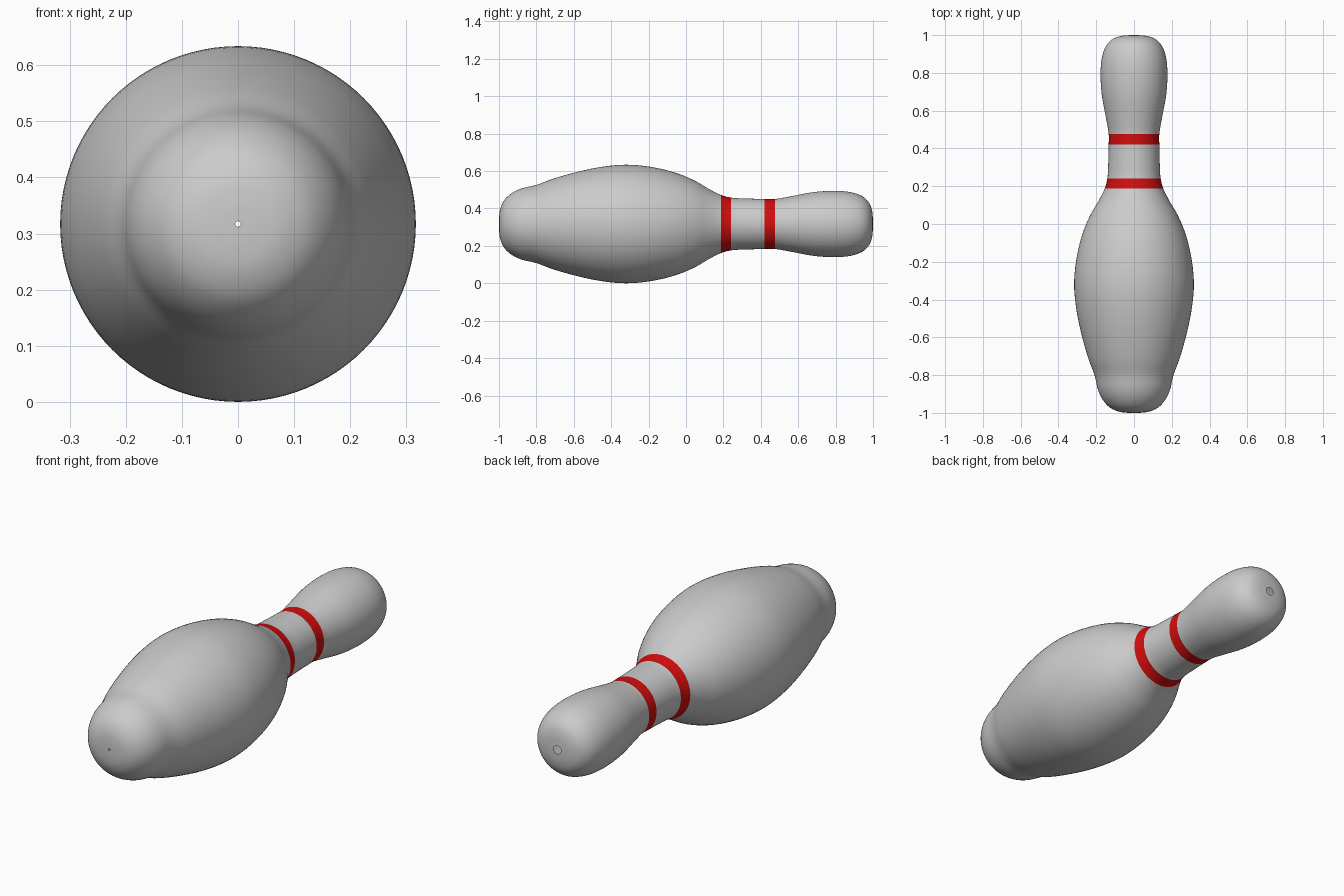
import bpy, bmesh, math
from mathutils import Vector

if "Cube" in bpy.data.objects:
    bpy.data.objects.remove(bpy.data.objects["Cube"])

SEG, SUB, CZ = 96, 5, 0.317
# Profile: (position along y, radius), base to head
PROFILE = [(-1.0, 0.005), (-0.999, 0.04), (-0.992, 0.085), (-0.97, 0.13), (-0.93, 0.166),
           (-0.88, 0.19), (-0.80, 0.209), (-0.72, 0.239), (-0.6, 0.274), (-0.46, 0.304),
           (-0.32, 0.317), (-0.18, 0.304), (-0.05, 0.272), (0.05, 0.230), (0.12, 0.189),
           (0.188, 0.155), (0.241, 0.141), (0.33, 0.136), (0.42, 0.134), (0.477, 0.134),
           (0.56, 0.148), (0.68, 0.170), (0.79, 0.177), (0.88, 0.170), (0.945, 0.147),
           (0.98, 0.112), (0.995, 0.07), (1.0, 0.02)]
STRIPES = [(0.188, 0.241), (0.42, 0.477)]


def material(name, rgb):
    m = bpy.data.materials.new(name)
    m.diffuse_color = (*rgb, 1)
    m.use_nodes = True
    m.node_tree.nodes["Principled BSDF"].inputs["Base Color"].default_value = m.diffuse_color
    return m


def smooth_profile(pts, sub):
    """Centripetal-style spline passing through every profile point."""
    p = [Vector(q) for q in pts]
    t = [0.0]
    for a, b in zip(p, p[1:]):
        t.append(t[-1] + math.sqrt((b - a).length))
    n = len(p)
    tan = []
    for i in range(n):
        a, b = max(i - 1, 0), min(i + 1, n - 1)
        if a == i or b == i:
            tan.append((p[b] - p[a]) / (t[b] - t[a]))
            continue
        d0, d1 = t[i] - t[a], t[b] - t[i]
        tan.append(((p[i] - p[a]) / d0 * d1 + (p[b] - p[i]) / d1 * d0) / (d0 + d1))
    out = []
    for i in range(n - 1):
        h = t[i + 1] - t[i]
        for k in range(sub):
            s = k / sub
            out.append(p[i] * (2*s**3 - 3*s**2 + 1) + tan[i] * h * (s**3 - 2*s**2 + s)
                       + p[i + 1] * (3*s**2 - 2*s**3) + tan[i + 1] * h * (s**3 - s**2))
    out.append(p[-1])
    return out


# Lathed pin lying along y, with tiny open holes at both ends
bm = bmesh.new()
rings = []
for y, r in smooth_profile(PROFILE, SUB):
    y = max(-1.0, min(1.0, y))
    rings.append([bm.verts.new((r * math.cos(2*math.pi*i/SEG), y, CZ + r * math.sin(2*math.pi*i/SEG)))
                  for i in range(SEG)])
for a, b in zip(rings, rings[1:]):
    for i in range(SEG):
        j = (i + 1) % SEG
        # Winding gives outward normals
        f = bm.faces.new((a[i], b[i], b[j], a[j]))
        f.smooth = True
        # Red neck stripes chosen by position along the pin
        y = f.calc_center_median().y
        f.material_index = int(any(lo < y < hi for lo, hi in STRIPES))

# Make sure the surface faces outward
bm.normal_update()
bm.faces.ensure_lookup_table()
mid = bm.faces[len(bm.faces) // 2]
c = mid.calc_center_median()
if mid.normal.dot(Vector((c.x, 0, c.z - CZ))) < 0:
    bmesh.ops.reverse_faces(bm, faces=bm.faces[:])

me = bpy.data.meshes.new("bowling_pin")
bm.to_mesh(me)
bm.free()
me.materials.append(material("light grey", (0.6, 0.6, 0.6)))
me.materials.append(material("red", (0.65, 0.004, 0.004)))
bpy.context.collection.objects.link(bpy.data.objects.new("bowling_pin", me))
